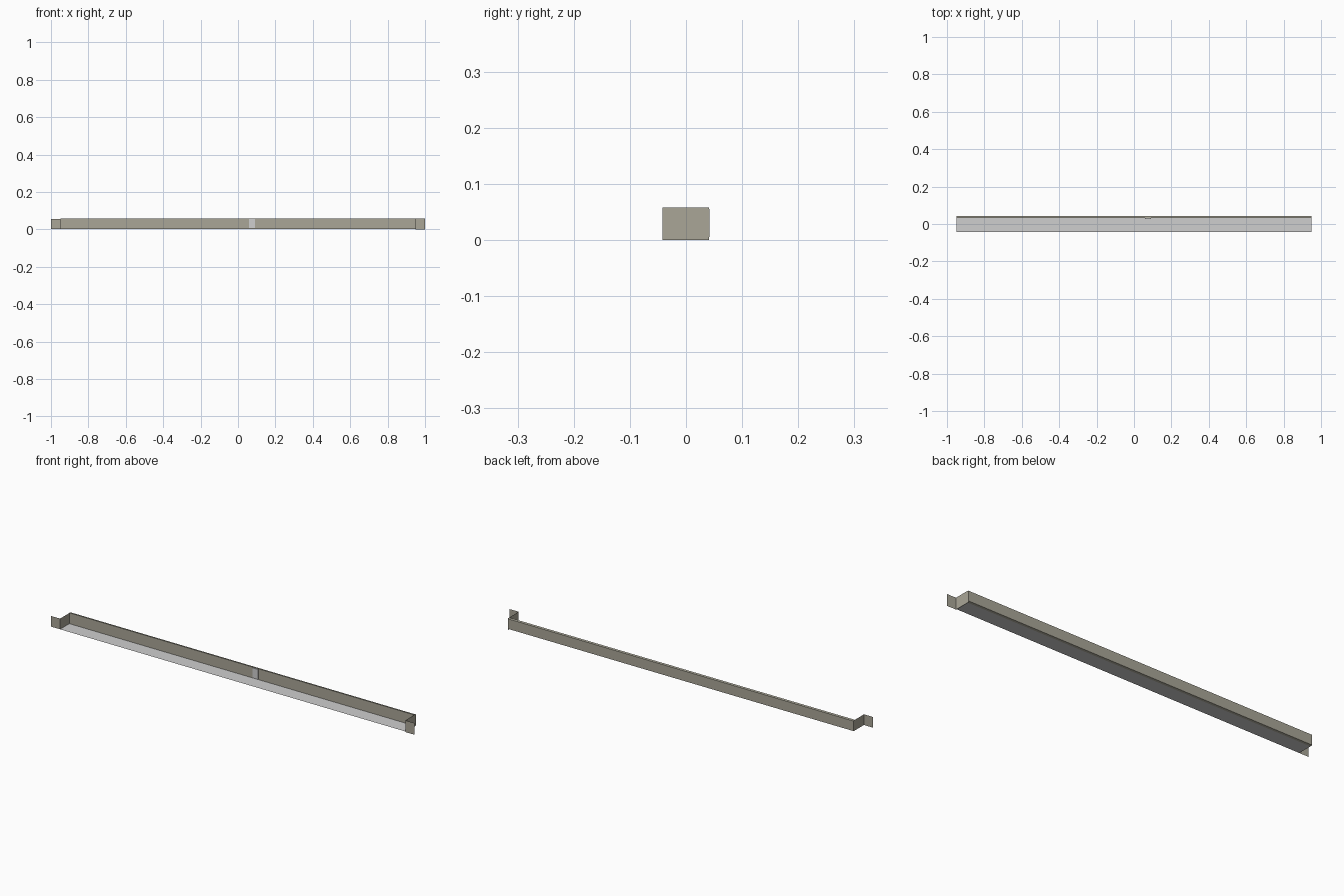
import bpy, bmesh

if "Cube" in bpy.data.objects:
    bpy.data.objects.remove(bpy.data.objects["Cube"])

def material(name, c):
    m = bpy.data.materials.new(name)
    m.diffuse_color = (*c, 1)
    m.use_nodes = True
    m.node_tree.nodes["Principled BSDF"].inputs["Base Color"].default_value = m.diffuse_color
    return m

beige = material("warm grey sheet", (0.40, 0.38, 0.31))
pale = material("pale grey", (0.62, 0.62, 0.62))

def extrude_x(name, profile, x0, x1, mat, closed=True):
    """Sweep a (y, z) profile along x; a closed profile is capped."""
    bm = bmesh.new()
    a = [bm.verts.new((x0, y, z)) for y, z in profile]
    b = [bm.verts.new((x1, y, z)) for y, z in profile]
    n = len(profile)
    for i in range(n if closed else n - 1):
        j = (i + 1) % n
        bm.faces.new((a[i], a[j], b[j], b[i]))
    if closed:
        bm.faces.new(a[::-1])
        bm.faces.new(b)
        bmesh.ops.recalc_face_normals(bm, faces=bm.faces)
    return finish(name, bm, mat)

def finish(name, bm, mat):
    me = bpy.data.meshes.new(name)
    bm.to_mesh(me)
    bm.free()
    me.materials.append(mat)
    ob = bpy.data.objects.new(name, me)
    bpy.context.collection.objects.link(ob)
    return ob

# long back wall with slightly bevelled rear edges
extrude_x("back_wall", [(0.031, 0.057), (0.042, 0.055), (0.042, 0.005), (0.031, 0.003)],
          -0.95, 0.95, beige)

# thin floor sheet
extrude_x("floor", [(0.031, 0.003), (-0.042, 0.003)], -0.95, 0.95, pale, closed=False)

# small plate on the inside of the wall
extrude_x("joint_plate", [(0.027, 0.006), (0.027, 0.055), (0.031, 0.055), (0.031, 0.006)],
          0.06, 0.09, pale)

# bent end brackets: side wall plus outward front flange
for side, s, low, high in (("left", -1, 0.003, 0.056), ("right", 1, 0.0, 0.058)):
    bm = bmesh.new()
    path = [(0.95 * s, 0.041), (0.95 * s, -0.042), (1.0 * s, -0.042)]
    lo = [bm.verts.new((x, y, low)) for x, y in path]
    hi = [bm.verts.new((x, y, high)) for x, y in path]
    for i in range(2):
        q = (lo[i], lo[i + 1], hi[i + 1], hi[i])
        bm.faces.new(q if s < 0 else q[::-1])
    finish(side + "_bracket", bm, beige)
